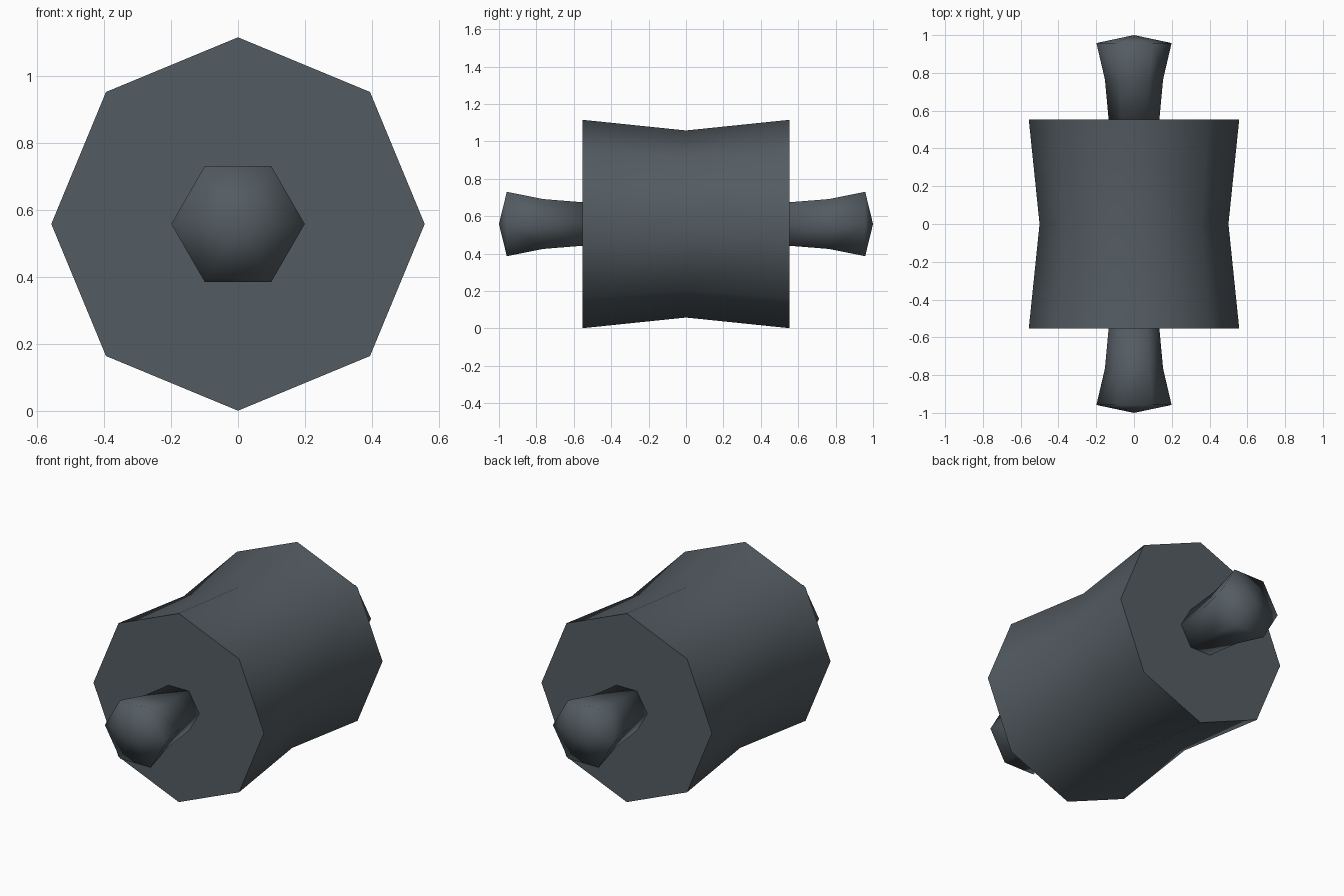
import bpy, bmesh, math

cube = bpy.data.objects.get("Cube")
if cube:
    bpy.data.objects.remove(cube, do_unlink=True)

AXIS_Z = 0.558

slate = bpy.data.materials.new("dark slate grey")
slate.use_nodes = True
colour = (0.088, 0.107, 0.122, 1)
slate.diffuse_color = colour
slate.node_tree.nodes["Principled BSDF"].inputs["Base Color"].default_value = colour


def turned(name, profile, sides, start, smooth_angle):
    """Turn (y, radius) points around the horizontal axis; radius 0 makes a tip."""
    bm = bmesh.new()
    rings = []
    for y, r in profile:
        count = sides if r else 1
        angles = [start + math.tau * i / sides for i in range(count)]
        rings.append([bm.verts.new((r * math.cos(a), y, AXIS_Z + r * math.sin(a)))
                      for a in angles])
    for a, b in zip(rings, rings[1:]):
        for i in range(sides):
            j = (i + 1) % sides
            if len(b) == 1:
                bm.faces.new((a[i], a[j], b[0]))
            else:
                bm.faces.new((a[i], a[j], b[j], b[i]))
    # Flat end caps
    for ring in (rings[0], rings[-1]):
        if len(ring) > 1:
            bm.faces.new(ring)
    bmesh.ops.recalc_face_normals(bm, faces=bm.faces)
    mesh = bpy.data.meshes.new(name)
    bm.to_mesh(mesh)
    bm.free()
    mesh.materials.append(slate)
    obj = bpy.data.objects.new(name, mesh)
    bpy.context.collection.objects.link(obj)
    bpy.ops.object.select_all(action="DESELECT")
    obj.select_set(True)
    bpy.context.view_layer.objects.active = obj
    bpy.ops.object.shade_smooth_by_angle(angle=math.radians(smooth_angle))
    return obj


# Eight-sided waisted drum
turned("drum", [(-0.553, 0.557), (0, 0.5), (0.553, 0.557)], 8, 0, 60)

# Six-sided flared handles with shallow pointed ends
handle = [(0.54, 0.133), (0.765, 0.154), (0.958, 0.199), (1.0, 0)]
for name, side in (("front_handle", -1), ("back_handle", 1)):
    turned(name, [(side * y, r) for y, r in handle], 6, 0, 180)
